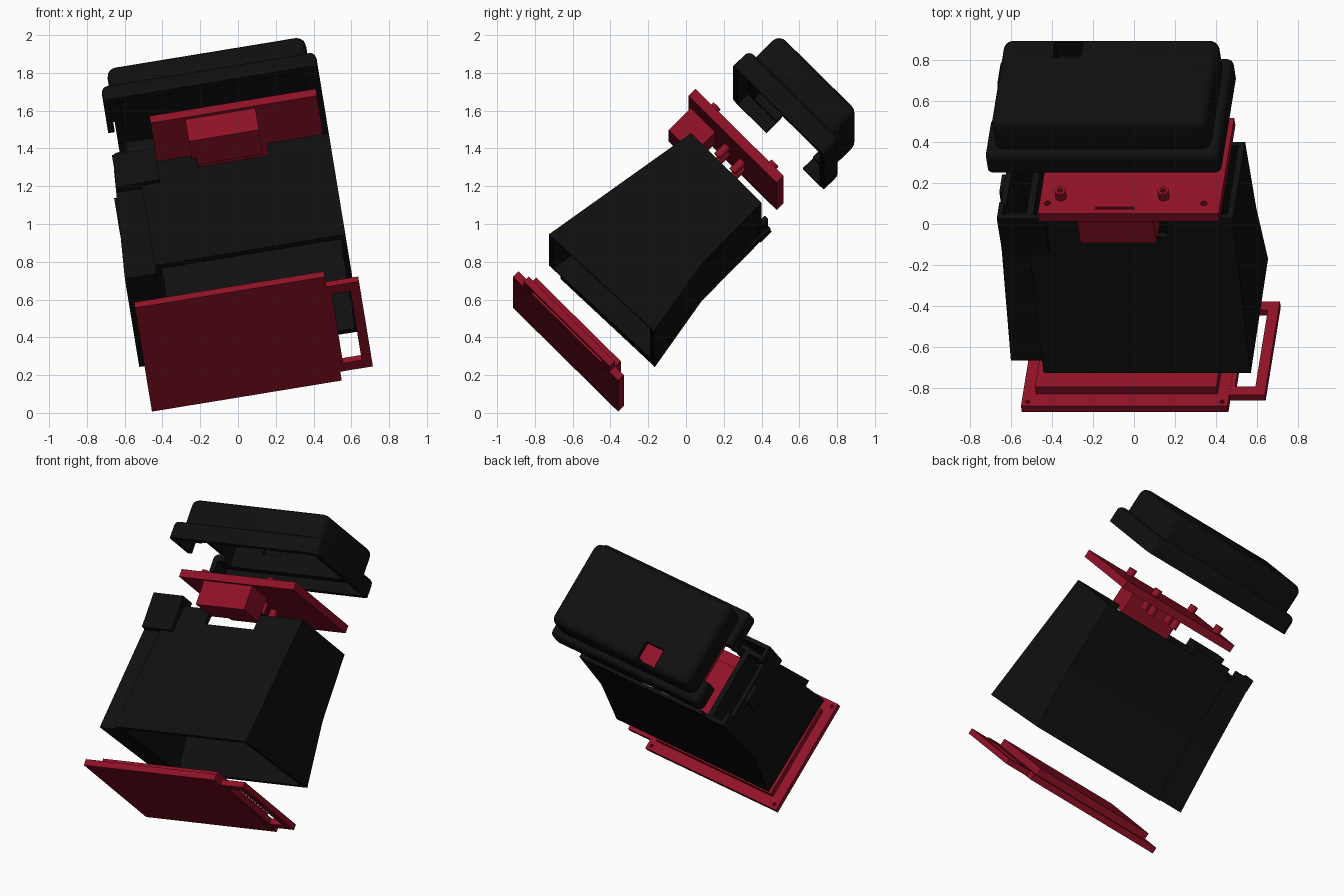
import bpy, bmesh, math
from mathutils import Matrix

if "Cube" in bpy.data.objects:
    bpy.data.objects.remove(bpy.data.objects["Cube"])

# Whole assembly is modelled upright (x width, y depth, z height), then tilted
TILT = (Matrix.Translation((0, 0, 1)) @ Matrix.Rotation(math.radians(-9.3), 4, 'Y')
        @ Matrix.Rotation(math.radians(45), 4, 'X'))


def material(name, col):
    m = bpy.data.materials.new(name)
    m.diffuse_color = (*col, 1)
    m.use_nodes = True
    m.node_tree.nodes["Principled BSDF"].inputs["Base Color"].default_value = m.diffuse_color
    return m


RED = material("dark red", (0.28, 0.006, 0.02))
BLACK = material("black", (0.005, 0.005, 0.005))


def make(name, bm, mat):
    bmesh.ops.recalc_face_normals(bm, faces=bm.faces)
    me = bpy.data.meshes.new(name)
    bm.to_mesh(me)
    bm.free()
    ob = bpy.data.objects.new(name, me)
    me.materials.append(mat)
    bpy.context.collection.objects.link(ob)
    return ob


def box(name, x, y, z, mat=BLACK, bevel=0):
    bm = bmesh.new()
    bmesh.ops.create_cube(bm, size=1)
    for v in bm.verts:
        v.co = [r[0] if c < 0 else r[1] for r, c in zip((x, y, z), v.co)]
    if bevel:  # round everything except the open front rim
        edges = [e for e in bm.edges if max(v.co.y for v in e.verts) > y[0] + 1e-4]
        bmesh.ops.bevel(bm, geom=edges, offset=bevel, segments=4,
                        affect='EDGES', profile=0.5)
    return make(name, bm, mat)


def prism(name, x0, x1, profile, mat=BLACK):
    """Side profile (y, z) extruded across x."""
    bm = bmesh.new()
    f = bm.faces.new([bm.verts.new((x0, y, z)) for y, z in profile])
    ext = bmesh.ops.extrude_face_region(bm, geom=[f])["geom"]
    for v in ext:
        if isinstance(v, bmesh.types.BMVert):
            v.co.x = x1
    return make(name, bm, mat)


def peg(name, x, z, y0, y1, r, mat=RED):
    bm = bmesh.new()
    bmesh.ops.create_cone(bm, cap_ends=True, segments=24, radius1=r, radius2=r,
                          depth=y1 - y0,
                          matrix=Matrix.Translation((x, (y0 + y1) / 2, z))
                          @ Matrix.Rotation(math.pi / 2, 4, 'X'))
    return make(name, bm, mat)


def combine(ob, others, op='DIFFERENCE'):
    """Boolean the others into ob, apply, and remove them."""
    for o in others:
        o.hide_render = True
        m = ob.modifiers.new("cut", 'BOOLEAN')
        m.object, m.operation, m.solver = o, op, 'EXACT'
        dg = bpy.context.evaluated_depsgraph_get()
        me = bpy.data.meshes.new_from_object(ob.evaluated_get(dg))
        ob.modifiers.clear()
        ob.data = me
        bpy.data.objects.remove(o)
    return ob


# Front cover: plate, raised locating block, side handle, screw holes
plate = box("front_cover_plate", (-.61, .408), (-.895, -.853), (-.387, .40), RED)
combine(plate, [peg("hole", x, z, -.88, -.8, .011)
                for x in (-.58, .378) for z in (-.357, .37)])
box("front_cover_raised_block", (-.545, .35), (-.855, -.805), (-.317, .317), RED)
handle = box("front_cover_handle", (.40, .583), (-.893, -.855), (-.322, .322), RED)
combine(handle, [box("hole", (.43, .53), (-1, -.7), (-.262, .262))])

# Main housing: sloped tube with a stepped left side
body = prism("main_housing", -.47, .552,
             [(-.616, .41), (.30, .262), (.30, -.265), (-.16, -.275), (-.59, -.35)])
side = prism("side_channel", -.638, -.45,
             [(-.604, .336), (.30, .25), (.30, -.275), (-.16, -.277), (-.585, -.352)])
for v in side.data.vertices:
    if v.co.x < -.6 and v.co.y > 0:
        v.co.x = -.602
combine(side, [box("cut", (-.575, -.47), (-.2, .5), (-.24, .22))])
combine(body, [
    prism("cut", -.435, .522,
          [(-.75, .40), (.45, .208), (.45, -.24), (-.15, -.245), (-.75, -.348)]),
    box("cut", (-.16, .22), (.19, .5), (.1, .5)),
])

# Raised pad, tabs and clip on the left and back of the housing
pad = box("housing_corner_pad", (-.60, -.37), (.11, .35), (.20, .312))
combine(pad, [box("cut", (-.575, -.395), (.14, .5), (.1, .285))])
box("housing_side_tab", (-.603, -.575), (.28, .36), (-.28, -.19))
box("housing_bottom_tab_wide", (-.42, -.16), (.28, .345), (-.27, -.245))
box("housing_bottom_tab_small", (-.58, -.47), (.28, .355), (-.279, -.25))
box("housing_side_clip", (-.625, -.595), (.12, .28), (-.06, .06))

# Inner board with socket block, pegs, holes and slot
board = box("inner_board", (-.37, .522), (.435, .488), (-.243, .417), RED)
combine(board, [peg("hole", x, z, .45, .6, .016)
                for x in (-.33, .44) for z in (.345, -.19)]
        + [box("slot", (-.09, .10), (.46, .6), (.37, .385))])
box("socket_block", (-.186, .19), (.27, .437), (.217, .40), RED)
pegs = []
for x in (-.268, .24):
    for z in (.304, -.13):
        p = peg("back_peg", x, z, .485, .535, .027)
        pegs.append(combine(p, [peg("hole", x, z, .51, .6, .012)]))
for x in (-.067, .12):
    for z in (.125, .01):
        pegs.append(peg("front_peg", x, z, .36, .437, .024))

# Rear lid: wide rim plus raised crown, hollow, with side and rear openings
lid = box("rear_lid", (-.60, .552), (.715, .835), (-.32, .362), bevel=.035)
combine(lid, [box("crown", (-.557, .508), (.76, 1.015), (-.275, .318), bevel=.05)], 'UNION')
combine(lid, [
    box("cut", (-.565, .517), (.6, .79), (-.285, .327)),
    box("cut", (-.515, .466), (.7, .975), (-.235, .278)),
    box("cut", (-.8, -.48), (.6, .835), (-.16, .113)),
    box("cut", (-.30, -.16), (.9, 1.2), (-.255, -.13)),
])

# Smooth the rounded parts, then tilt everything
bpy.ops.object.select_all(action='DESELECT')
for ob in pegs + [lid]:
    ob.select_set(True)
bpy.context.view_layer.objects.active = lid
bpy.ops.object.shade_smooth_by_angle(angle=math.radians(30))
for ob in bpy.context.collection.objects:
    ob.matrix_world = TILT
